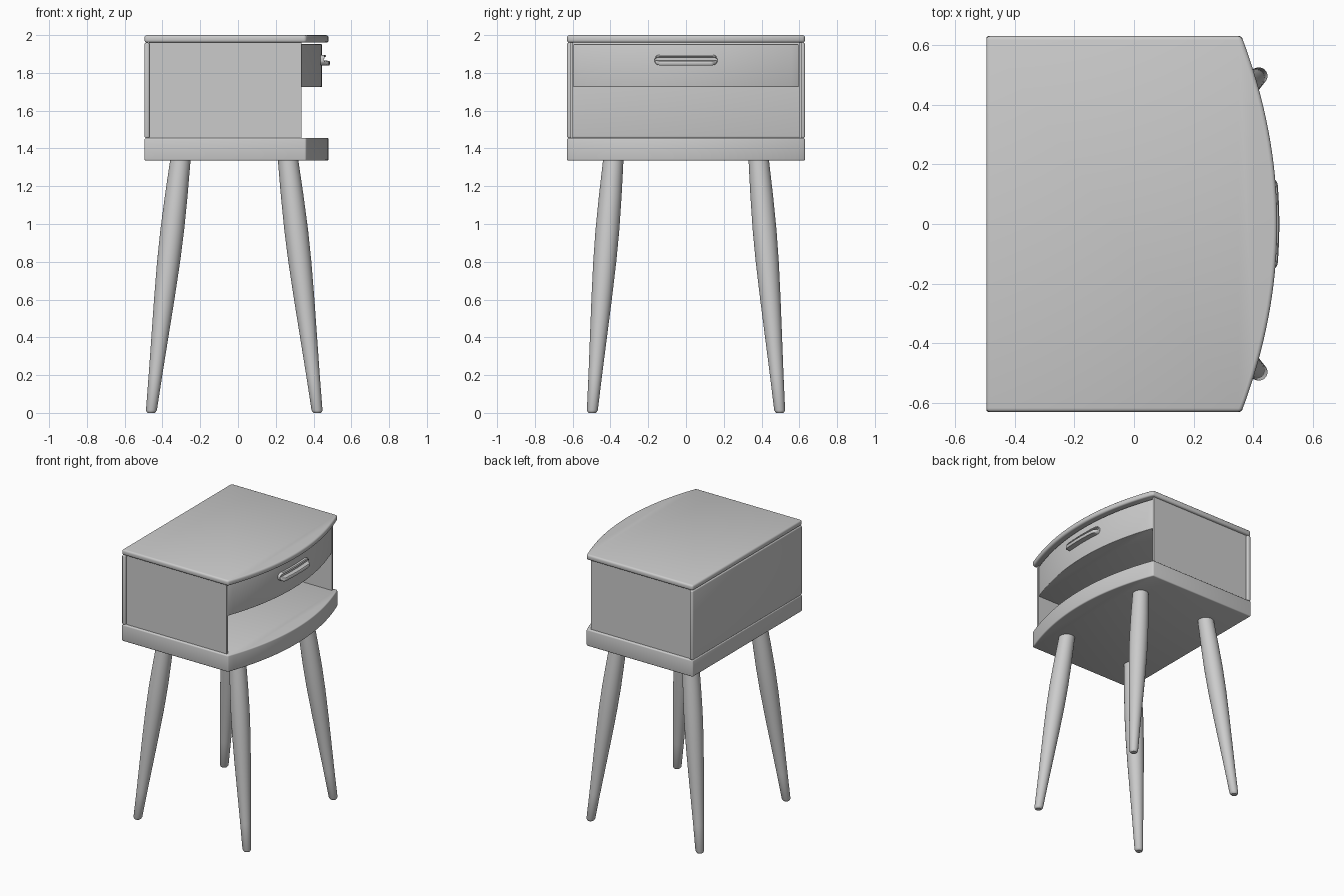
import bpy, bmesh, math
from math import sin, cos, pi, radians
from mathutils import Vector

cube = bpy.data.objects.get("Cube")
if cube:
    bpy.data.objects.remove(cube)

grey = bpy.data.materials.new("light grey")
grey.use_nodes = True
colour = (0.6, 0.6, 0.6, 1)
grey.diffuse_color = colour
grey.node_tree.nodes["Principled BSDF"].inputs["Base Color"].default_value = colour


def loft(name, rings, bevel=0.0, smooth=35):
    """Skin a row of equal-sized point rings, cap the ends, bevel sharp edges."""
    bm = bmesh.new()
    rows = [[bm.verts.new(p) for p in ring] for ring in rings]
    n = len(rows[0])
    for a, b in zip(rows, rows[1:]):
        for i in range(n):
            j = (i + 1) % n
            bm.faces.new((a[i], a[j], b[j], b[i]))
    bm.faces.new(rows[0][::-1])
    bm.faces.new(rows[-1])
    bmesh.ops.recalc_face_normals(bm, faces=bm.faces)
    if bevel:
        sharp = [e for e in bm.edges if e.calc_face_angle(0) > radians(30)]
        bmesh.ops.bevel(bm, geom=sharp, offset=bevel, segments=3,
                        profile=0.5, affect='EDGES', clamp_overlap=True)
    mesh = bpy.data.meshes.new(name)
    bm.to_mesh(mesh)
    bm.free()
    obj = bpy.data.objects.new(name, mesh)
    bpy.context.collection.objects.link(obj)
    mesh.materials.append(grey)
    bpy.ops.object.select_all(action='DESELECT')
    obj.select_set(True)
    bpy.context.view_layer.objects.active = obj
    bpy.ops.object.shade_smooth_by_angle(angle=radians(smooth))
    return obj


def slab(name, outline, z0, z1, bevel):
    return loft(name, [[(x, y, z) for x, y in outline] for z in (z0, z1)], bevel)


def box(name, x0, x1, y0, y1, z0, z1, bevel=0.0):
    return slab(name, [(x0, y0), (x1, y0), (x1, y1), (x0, y1)], z0, z1, bevel)


def bowed(back, front, half, bulge, steps=32):
    """Rectangle outline whose +x side bows outward."""
    ys = [half * (2 * i / steps - 1) for i in range(steps + 1)]
    arc = [(front - bulge * (y / half) ** 2, y) for y in ys]
    return [(back, -half)] + arc + [(back, half)]


# Bowed boards and drawer
board = bowed(-0.495, 0.48, 0.63, 0.12)
slab("table_top", board, 1.96, 2.0, 0.013)
slab("bottom_board", board, 1.335, 1.455, 0.008)
slab("drawer", bowed(-0.46, 0.445, 0.596, 0.11), 1.725, 1.952, 0.004)

# Carcass panels
box("back_panel", -0.495, -0.468, -0.63, 0.63, 1.455, 1.96, 0.009)
for side, name in ((-1, "right_side_panel"), (1, "left_side_panel")):
    y0, y1 = sorted((side * 0.597, side * 0.612))
    box(name, -0.47, 0.337, y0, y1, 1.455, 1.96)

# Recessed drawer pull with a projecting lower lip, following the drawer's bow
rings = []
straight, end, mid = 0.139, 0.028, 1.868
for i in range(41):
    y = -(straight + end) * cos(pi * i / 40)
    over = max(0, abs(y) - straight) / end
    k = max(0.25, math.sqrt(max(0, 1 - over * over)))
    h = end * k
    face = 0.445 - 0.11 * (y / 0.596) ** 2
    rim, well = face + 0.02, face + 0.02 - 0.013 * k
    lip = rim + 0.022 * k * (1 - over)
    section = [(face - 0.01, h), (rim - 0.004, h), (rim, h * 0.85),
               (rim, h * 0.65), (well, h * 0.5), (well, -h * 0.1),
               (lip - 0.004, -h * 0.15), (lip, -h * 0.35),
               (lip, -h * 0.8), (lip - 0.004, -h), (face - 0.01, -h)]
    rings.append([(x, y, mid + z) for x, z in section])
loft("drawer_handle", rings, smooth=45)

# Splayed legs, swelling above the middle and tapering to the foot
profile = [(0.005, 0.024), (0.014, 0.029), (0.2, 0.036), (0.4, 0.045),
           (0.6, 0.054), (0.8, 0.061), (0.97, 0.063), (1.15, 0.06), (1.34, 0.054)]
profile.insert(0, (0, 0.019))
for front, foot_x, top_x in (("back", -0.46, -0.305), ("front", 0.42, 0.265)):
    for side, name in ((-1, "right"), (1, "left")):
        foot = Vector((foot_x, side * 0.497, 0))
        top = Vector((top_x, side * 0.385, 1.34))
        rings = []
        for z, r in profile:
            c = foot.lerp(top, z / 1.34)
            rings.append([(c.x + r * cos(2 * pi * a / 32),
                           c.y + r * sin(2 * pi * a / 32), z) for a in range(32)])
        loft(f"{front}_{name}_leg", rings)
